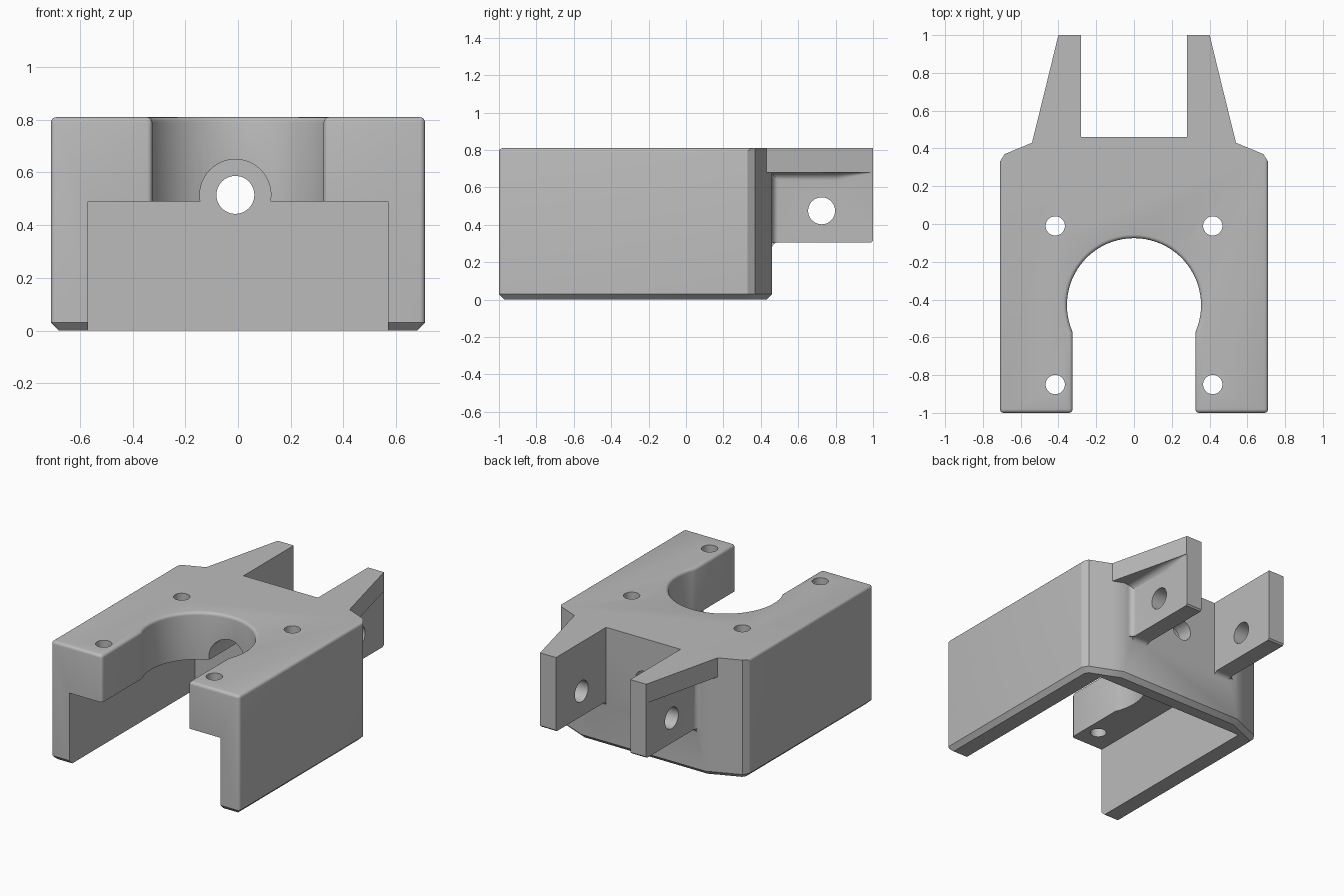
import bpy, bmesh, math
from mathutils import Matrix, Vector

cube = bpy.data.objects.get("Cube")
if cube:
    bpy.data.objects.remove(cube, do_unlink=True)

HEIGHT = 0.81
BACK = 0.46

grey = bpy.data.materials.new("plain grey")
grey.use_nodes = True
colour = (0.5, 0.5, 0.5, 1)
grey.diffuse_color = colour
grey.node_tree.nodes["Principled BSDF"].inputs["Base Color"].default_value = colour


def finish(bm, name):
    bmesh.ops.recalc_face_normals(bm, faces=bm.faces)
    mesh = bpy.data.meshes.new(name)
    bm.to_mesh(mesh)
    bm.free()
    mesh.materials.append(grey)
    obj = bpy.data.objects.new(name, mesh)
    bpy.context.collection.objects.link(obj)
    return obj


def loft(sections):
    """Closed solid through matching rings of points."""
    bm = bmesh.new()
    rings = [[bm.verts.new(p) for p in ring] for ring in sections]
    n = len(rings[0])
    for a, b in zip(rings, rings[1:]):
        for i in range(n):
            j = (i + 1) % n
            bm.faces.new((a[i], a[j], b[j], b[i]))
    bm.faces.new(rings[0])
    bm.faces.new(rings[-1][::-1])
    bmesh.ops.recalc_face_normals(bm, faces=bm.faces)
    return bm


def arc(cx, cy, r, start, end, steps):
    angles = [math.radians(start + (end - start) * i / steps) for i in range(steps + 1)]
    return [(cx + r * math.cos(a), cy + r * math.sin(a)) for a in angles]


def cylinder(name, radius, centre, length, axis):
    bm = bmesh.new()
    bmesh.ops.create_cone(bm, cap_ends=True, segments=48, radius1=radius,
                          radius2=radius, depth=length)
    turn = Vector((0, 0, 1)).rotation_difference(Vector(axis)).to_matrix().to_4x4()
    bm.transform(Matrix.Translation(centre) @ turn)
    return finish(bm, name)


def combine(target, tool, operation):
    mod = target.modifiers.new(operation.lower(), 'BOOLEAN')
    mod.operation, mod.solver, mod.object = operation, 'EXACT', tool
    tool.hide_render = True
    bpy.context.view_layer.objects.active = target
    bpy.ops.object.modifier_apply(modifier=mod.name)
    bpy.data.objects.remove(tool, do_unlink=True)


# Body outline with the round pocket and front slot
half = [(0.325, -1), (0.71, -1), (0.71, 0.33), (0.685, 0.37), (0.54, 0.43), (0.47, BACK)]
dip = math.degrees(math.acos(0.325 / 0.355))
pocket = arc(0, -0.43, 0.355, 180 + dip, -dip, 48)
outline = half + [(-x, y) for x, y in reversed(half)] + pocket
bm = loft([[(x, y, z) for x, y in outline] for z in (0, HEIGHT)])

# Chamfered foot, then rounded top rim and front corners
foot = [e for e in bm.edges if all(v.co.z < 0.001 for v in e.verts)]
bmesh.ops.bevel(bm, geom=foot, offset=0.03, segments=1, affect='EDGES')
rim = [e for e in bm.edges
       if all(v.co.z > HEIGHT - 0.001 and v.co.y < 0.34 for v in e.verts)
       or (all(v.co.y < -0.99 for v in e.verts)
           and abs(e.verts[0].co.z - e.verts[1].co.z) > 0.5)]
bmesh.ops.bevel(bm, geom=rim, offset=0.02, segments=4, profile=0.5, affect='EDGES')
body = finish(bm, "bracket_body")

# Open channel underneath
channel = [(-0.57, -1.2), (0.57, -1.2), (0.57, 0.35), (-0.57, 0.35)]
combine(body, finish(loft([[(x, y, z) for x, y in channel] for z in (-0.1, 0.49)]),
                     "channel_cutter"), 'DIFFERENCE')

# Arched groove and shaft hole through the rear wall
combine(body, cylinder("groove_cutter", 0.135, (-0.01, 0.025, 0.515), 0.65, (0, 1, 0)), 'DIFFERENCE')
combine(body, cylinder("shaft_cutter", 0.072, (-0.01, 0.4, 0.515), 0.5, (0, 1, 0)), 'DIFFERENCE')

# Four screw holes
for x in (-0.417, 0.417):
    for y in (-0.85, -0.01):
        combine(body, cylinder("screw_cutter", 0.051, (x, y, 0.65), 0.6, (0, 0, 1)), 'DIFFERENCE')


def make_lug(side):
    # Upright plate with a filleted foot
    r = 0.03
    profile = ([(BACK, 0.305 - r)] + arc(BACK + r, 0.305 - r, r, 180, 90, 6)[1:]
               + [(0.99, 0.305), (1, 0.315), (1, HEIGHT), (BACK, HEIGHT)])
    plate = finish(loft([[(side * x, y, z) for y, z in profile] for x in (0.28, 0.4)]), "lug")

    # Tapered wing blending into the plate underneath
    sections = []
    for y, width, r in ((0.43, 0.14, 0.045), (0.8, 0.049, 0.045), (0.998, 0.001, 0.0009)):
        curve = arc(0.4 + r, 0.68 - r, r, 90, 180, 6)
        ring = [(0.39, HEIGHT), (0.4 + width, HEIGHT), (0.4 + width, 0.68)]
        ring += curve + [(0.39, 0.68 - r)]
        sections.append([(side * x, y, z) for x, z in ring])
    combine(plate, finish(loft(sections), "wing"), 'UNION')

    # Upright fillet between plate and body
    r = 0.035
    corner = arc(0.4 + r, BACK + r, r, 180, 270, 6) + [(0.4 + r, 0.44), (0.39, 0.44), (0.39, BACK + r)]
    combine(plate, finish(loft([[(side * x, y, z) for x, y in corner] for z in (0.306, 0.7)]),
                          "fillet"), 'UNION')

    # Pivot hole
    combine(plate, cylinder("pivot_cutter", 0.072, (side * 0.34, 0.725, 0.475), 0.4, (1, 0, 0)), 'DIFFERENCE')
    return plate


for side in (-1, 1):
    combine(body, make_lug(side), 'UNION')

# Smooth curves, crisp edges
bpy.ops.object.select_all(action='DESELECT')
body.select_set(True)
bpy.context.view_layer.objects.active = body
bpy.ops.object.shade_smooth_by_angle(angle=math.radians(30))
